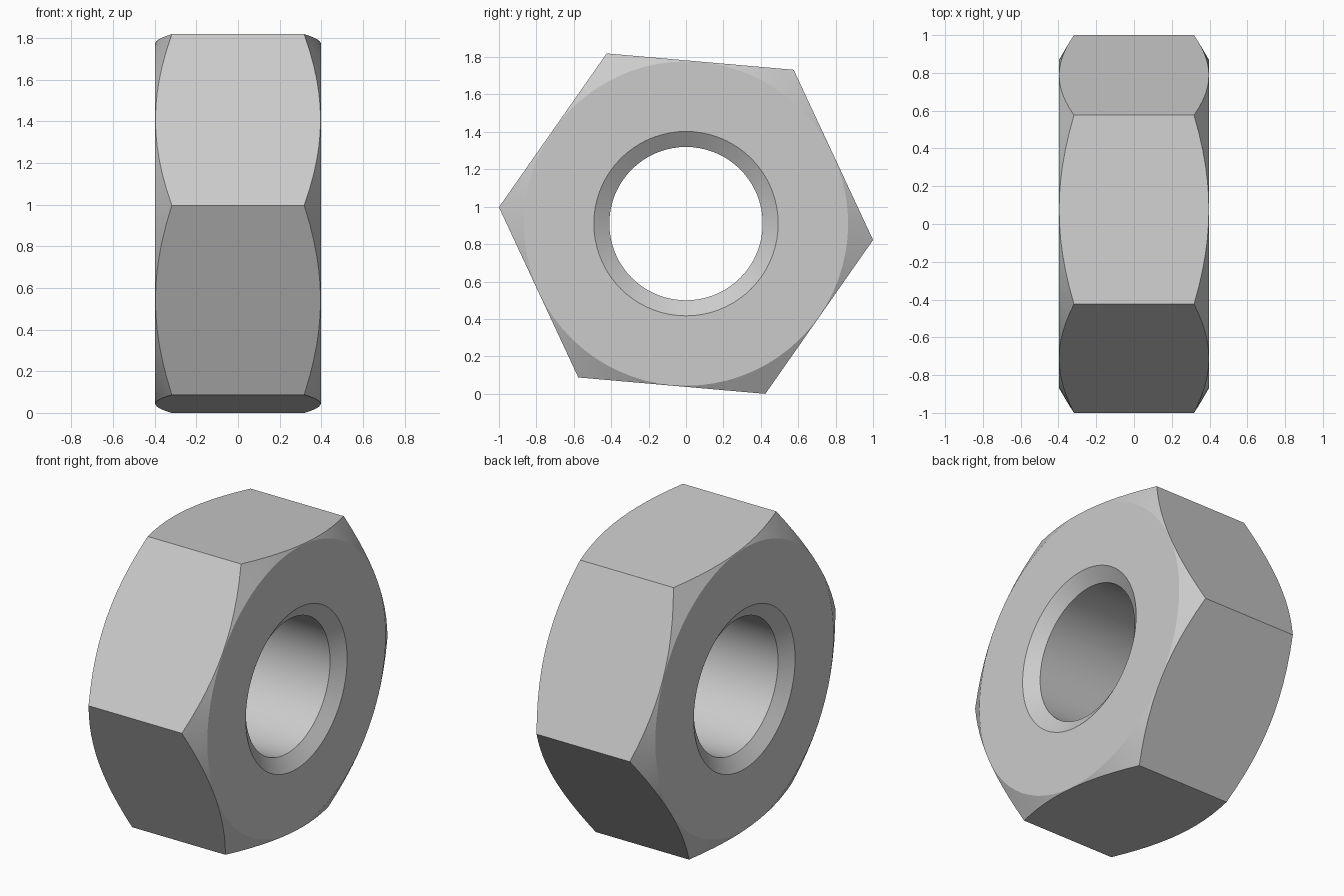
import bpy
import bmesh
from math import cos, sin, pi, radians

HALF, BORE, RIM, SINK = 0.398, 0.41, 0.493, 0.058   # half width, bore, countersink
RADIUS, TILT, CENTRE = 1.004, radians(-5), 0.9095   # hexagon
FLAT = 0.867                                        # radius of the flat side faces

cube = bpy.data.objects.get("Cube")
if cube:
    bpy.data.objects.remove(cube, do_unlink=True)

steel = bpy.data.materials.new("plain_grey")
steel.use_nodes = True
grey = (0.6, 0.6, 0.6, 1)
steel.diffuse_color = grey
steel.node_tree.nodes["Principled BSDF"].inputs["Base Color"].default_value = grey


def loft(name, sections):
    """Skin a closed loop of rings running around the x axis."""
    bm = bmesh.new()
    rings = [[bm.verts.new(p) for p in ring] for ring in sections]
    for a, b in zip(rings, rings[1:] + rings[:1]):
        for i in range(len(a)):
            j = (i + 1) % len(a)
            bm.faces.new((a[i], a[j], b[j], b[i]))
    return finish(name, bm)


def finish(name, bm):
    bmesh.ops.recalc_face_normals(bm, faces=bm.faces)
    mesh = bpy.data.meshes.new(name)
    bm.to_mesh(mesh)
    bm.free()
    mesh.materials.append(steel)
    obj = bpy.data.objects.new(name, mesh)
    bpy.context.collection.objects.link(obj)
    return obj


def circle(x, r, count, start=0.0):
    angles = [start + 2 * pi * i / count for i in range(count)]
    return [(x, r * cos(a), CENTRE + r * sin(a)) for a in angles]


# Hexagonal prism
bm = bmesh.new()
ends = [[bm.verts.new(p) for p in circle(x, RADIUS, 6, TILT)] for x in (-0.5, 0.5)]
for end in ends:
    bm.faces.new(end)
for i in range(6):
    j = (i + 1) % 6
    bm.faces.new((ends[0][i], ends[0][j], ends[1][j], ends[1][i]))
nut = finish("hex_nut", bm)

# Turned envelope: bore, countersinks, side faces and 30 degree corner chamfers
half = [(HALF - SINK, BORE), (HALF, RIM), (HALF, FLAT), (HALF - 0.117, FLAT + 0.2)]
profile = half + [(-x, r) for x, r in reversed(half)]
envelope = loft("turned_envelope", [circle(x, r, 72) for x, r in profile])
envelope.hide_render = True

# Keep only what lies inside both shapes
cut = nut.modifiers.new("turning", 'BOOLEAN')
cut.operation = 'INTERSECT'
cut.solver = 'EXACT'
cut.object = envelope
bpy.ops.object.select_all(action='DESELECT')
nut.select_set(True)
bpy.context.view_layer.objects.active = nut
bpy.ops.object.modifier_apply(modifier=cut.name)
bpy.data.objects.remove(envelope, do_unlink=True)

# Smooth bore and chamfers, crisp edges elsewhere
bpy.ops.object.shade_smooth_by_angle(angle=radians(20))
